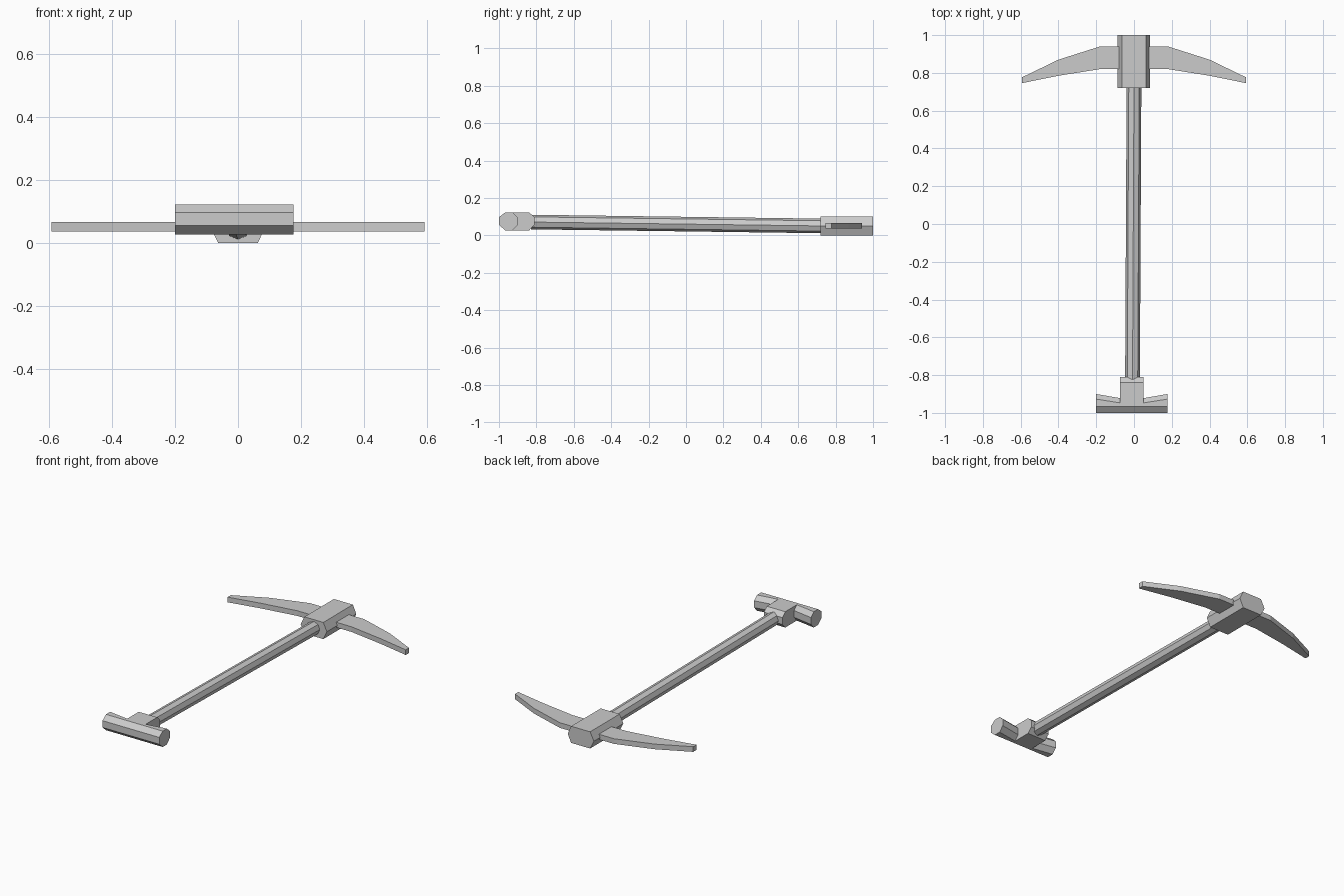
import bpy, bmesh
from math import cos, sin, pi

if "Cube" in bpy.data.objects:
    bpy.data.objects.remove(bpy.data.objects["Cube"])


def loft(name, rings):
    """Skin a list of equal-length closed rings and cap both ends."""
    bm = bmesh.new()
    loops = [[bm.verts.new(p) for p in ring] for ring in rings]
    n = len(loops[0])
    for a, b in zip(loops, loops[1:]):
        for i in range(n):
            j = (i + 1) % n
            bm.faces.new((a[i], a[j], b[j], b[i]))
    bm.faces.new(loops[0][::-1])
    bm.faces.new(loops[-1])
    bmesh.ops.remove_doubles(bm, verts=bm.verts, dist=0.0005)
    bmesh.ops.recalc_face_normals(bm, faces=bm.faces)
    mesh = bpy.data.meshes.new(name)
    bm.to_mesh(mesh)
    bm.free()
    obj = bpy.data.objects.new(name, mesh)
    bpy.context.collection.objects.link(obj)
    return obj


# Hexagonal head block
hexagon = [(-0.088, 0.05), (-0.063, 0), (0.063, 0),
           (0.086, 0.05), (0.063, 0.1), (-0.063, 0.1)]
loft("head_block", [[(x, y, z) for x, z in hexagon] for y in (0.72, 1.0)])

# Curved two-ended pick blade: half outline (x, front y, back y), mirrored
half = [(0.18, 0.82, 0.94), (0.4, 0.785, 0.87), (0.592, 0.746, 0.777)]
stations = [(-x, a, b) for x, a, b in reversed(half)] + half
loft("pick_blade", [[(x, a, 0.036), (x, b, 0.036), (x, b, 0.067), (x, a, 0.067)]
                    for x, a, b in stations])

# Eight-sided handle, slightly tilted
loft("handle", [[(cx + 0.039 * cos(k * pi / 4), y, cz + 0.039 * sin(k * pi / 4))
                 for k in range(8)]
                for cx, y, cz in ((-0.008, -0.83, 0.071), (0.0, 0.74, 0.05))])

# Eight-sided cross grip, pinched towards a socket that takes the handle
def grip_ring(x, inner, outer):
    return [(x, -1.0, 0.097), (x, -1.0, 0.056), (x, -0.967, 0.027),
            (x, inner, 0.027), (x, outer, 0.056), (x, outer, 0.097),
            (x, inner, 0.122), (x, -0.967, 0.122)]


loft("cross_grip", [grip_ring(*s) for s in (
    (-0.2, -0.927, -0.9), (-0.073, -0.947, -0.922),
    (-0.073, -0.838, -0.81), (0.05, -0.838, -0.81),
    (0.05, -0.947, -0.922), (0.177, -0.927, -0.9))])
